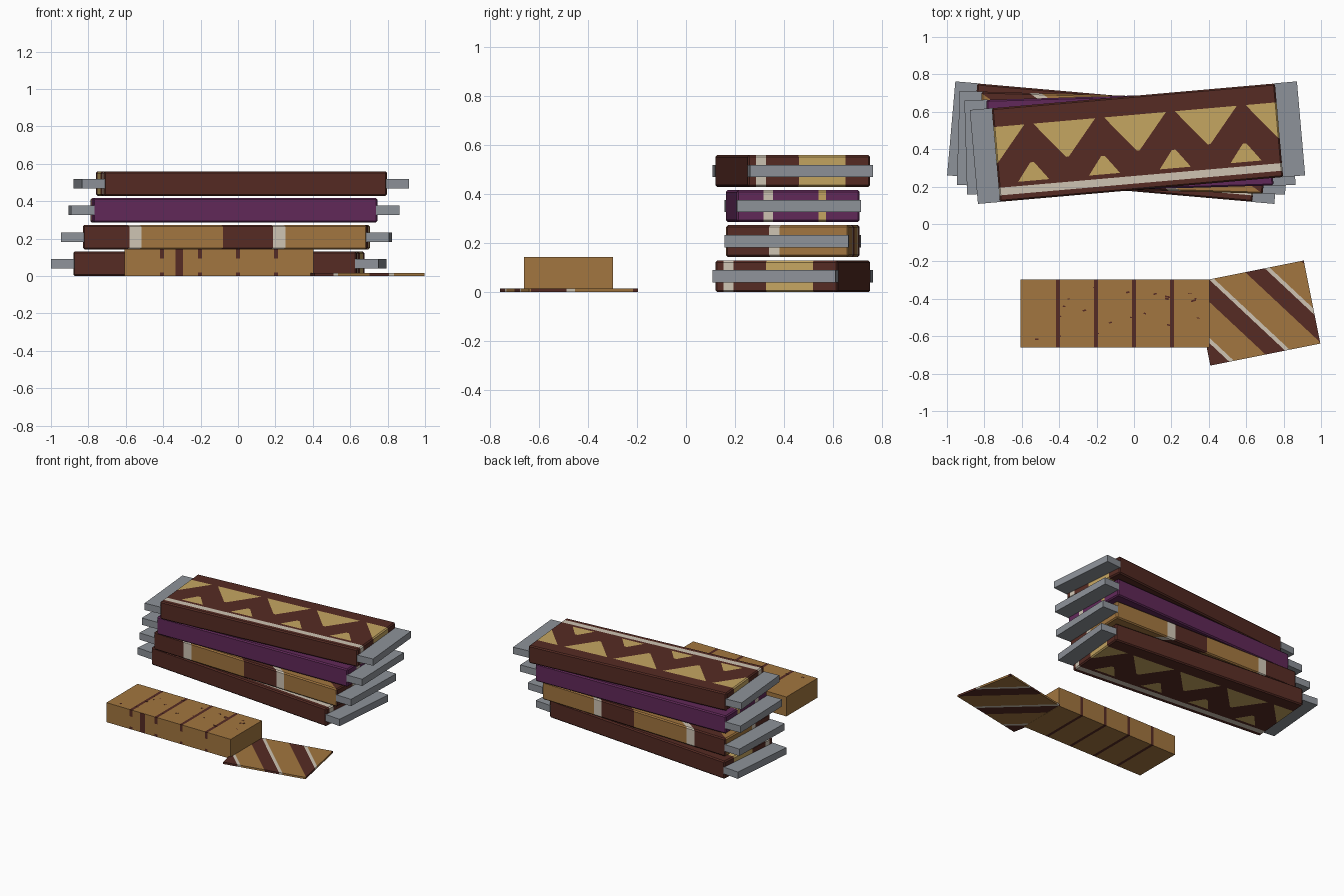
import bpy, bmesh, math, random
from mathutils import Vector, Matrix

if "Cube" in bpy.data.objects:
    bpy.data.objects.remove(bpy.data.objects["Cube"])

random.seed(4)
COLOURS = {
    "brown": (0.092, 0.024, 0.017), "yellow": (0.56, 0.38, 0.12),
    "cream": (0.62, 0.55, 0.45), "tan": (0.36, 0.18, 0.05),
    "purple": (0.12, 0.022, 0.10), "grey": (0.27, 0.29, 0.32),
}
NAMES = list(COLOURS)
MATS = []
for n, c in COLOURS.items():
    m = bpy.data.materials.new(n)
    m.diffuse_color = (*c, 1)
    m.use_nodes = True
    m.node_tree.nodes["Principled BSDF"].inputs["Base Color"].default_value = m.diffuse_color
    MATS.append(m)


def block(name, size, loc, rot=0, rule=lambda c, n: "grey", cuts=(), bevel=0):
    """Box, sliced along the cut planes, faces coloured by rule(centre, normal)."""
    bm = bmesh.new()
    bmesh.ops.create_cube(bm, size=1, matrix=Matrix.Diagonal((*size, 1)))
    if bevel:
        bmesh.ops.bevel(bm, geom=bm.edges[:], offset=bevel, segments=1, affect='EDGES')
    for p, n in cuts:
        bmesh.ops.bisect_plane(bm, geom=bm.verts[:] + bm.edges[:] + bm.faces[:],
                               dist=1e-5, plane_co=Vector(p), plane_no=Vector(n))
    bm.normal_update()
    for f in bm.faces:
        f.material_index = NAMES.index(rule(f.calc_center_median(), f.normal))
    me = bpy.data.meshes.new(name)
    bm.to_mesh(me)
    bm.free()
    for m in MATS:
        me.materials.append(m)
    ob = bpy.data.objects.new(name, me)
    ob.location, ob.rotation_euler[2] = loc, math.radians(rot)
    bpy.context.collection.objects.link(ob)
    return ob


def x_cut(x): return ((x, 0, 0), (1, 0, 0))
def y_cut(y): return ((0, y, 0), (0, 1, 0))
def z_cut(z): return ((0, 0, z), (0, 0, 1))


# --- triangle pattern: large ones pointing to -y, small ones to +y
BIG = [i * 0.38 for i in range(-2, 3)]
SMALL = [-0.57 + i * 0.38 for i in range(4)]
BIG_SLOPE, SMALL_SLOPE = 0.165 / 0.20, 0.075 / 0.10


def big_half(v): return 0.008 + BIG_SLOPE * (v + 0.042)
def small_half(v): return 0.010 + SMALL_SLOPE * (-0.055 - v)


def triangles(c, n):
    if -0.217 < c.y < -0.176:
        return "cream"
    if -0.042 < c.y < 0.150 and any(abs(c.x - u) < big_half(c.y) for u in BIG):
        return "yellow"
    if -0.153 < c.y < -0.055 and any(abs(c.x - u) < small_half(c.y) for u in SMALL):
        return "yellow"
    return "brown"


tri_cuts = [y_cut(v) for v in (-0.217, -0.176, -0.153, -0.055, -0.042, 0.150)]
for s in (-1, 1):
    tri_cuts += [((u + s * 0.008, -0.042, 0), (1, -s * BIG_SLOPE, 0)) for u in BIG]
    tri_cuts += [((u + s * 0.010, -0.055, 0), (1, s * SMALL_SLOPE, 0)) for u in SMALL]


# --- slanted stripe pattern: brown, cream, tan along one direction
def stripes(direction, period, start):
    d = Vector(direction)
    brown, cream = 0.35 * period, 0.434 * period

    def rule(c, n):
        t = (c.dot(d) - start) % period
        return "brown" if t < brown else "cream" if t < cream else "tan"
    cuts = [(d * ((start + k * period + o) / d.length_squared), d)
            for k in range(-4, 5) for o in (0, brown, cream)]
    return rule, cuts


slant_rule, slant_cuts = stripes((1, 1.52, 0), 0.77, -0.393)


# --- lengthwise lines on the purple bar
def lines(c, n):
    if -0.142 < c.y < -0.102:
        return "cream"
    return "yellow" if 0.083 < c.y < 0.113 else "purple"


line_cuts = [y_cut(v) for v in (-0.142, -0.102, 0.083, 0.113)]

# Four fanned bars with flattened grey end tabs
bars = [(triangles, tri_cuts), (slant_rule, slant_cuts), (lines, line_cuts), (triangles, tri_cuts)]
for i, (rule, cuts) in enumerate(bars):
    rot = -5 + i * 10 / 3
    pos = Vector((-0.1025 + i * 0.0403, 0.435, 0.065 + i * 0.143))
    block(f"wrapped_bar_{i + 1}", (1.52, 0.502, 0.13), pos, rot, rule, cuts, bevel=0.008)
    for side, s in (("left", -1), ("right", 1)):
        off = Matrix.Rotation(math.radians(rot), 3, 'Z') @ Vector((s * 0.816, 0, 0))
        block(f"end_tab_{side}_{i + 1}", (0.124, 0.504, 0.05), pos + off, rot)

# Unwrapped block with scored brown lines
CX, CY, H = -0.102, -0.479, 0.143
score = [x - CX for x in (-0.407, -0.204, 0.0, 0.203)]


def scored(c, n):
    on_line = any(abs(c.x - u) < 0.011 for u in score)
    if n.y < -0.5:
        strip = -0.334 < c.x + CX < -0.294
        return "brown" if strip or (on_line and (c.z > 0.022 or c.z < -0.052)) else "tan"
    return "brown" if on_line else "tan"


score_cuts = [x_cut(u + s * 0.011) for u in score for s in (-1, 1)]
score_cuts += [x_cut(-0.334 - CX), x_cut(-0.294 - CX), z_cut(0.022), z_cut(-0.052)]
block("scored_block", (1.01, 0.362, H), (CX, CY, H / 2), 0, scored, score_cuts)

# Small brown flecks on top of the block
for i in range(22):
    w, d = random.uniform(0.01, 0.035), random.uniform(0.004, 0.010)
    block(f"fleck_{i + 1}", (w, d, 0.002),
          (random.uniform(-0.56, 0.36), random.uniform(-0.63, -0.33), H),
          random.uniform(-20, 20), lambda c, n: "brown")

# Flat striped wrapper piece beside the block
ANGLE, centre = 11.3, Vector((0.658, -0.476, 0.008))
world_dir = Vector((0.683, 0.73, 0))
local_dir = Matrix.Rotation(math.radians(-ANGLE), 3, 'Z') @ world_dir
plate_rule, plate_cuts = stripes(local_dir, 0.247, -0.029 - centre.dot(world_dir))
block("wrapper_sheet", (0.60, 0.453, 0.014), centre, ANGLE, plate_rule, plate_cuts)
